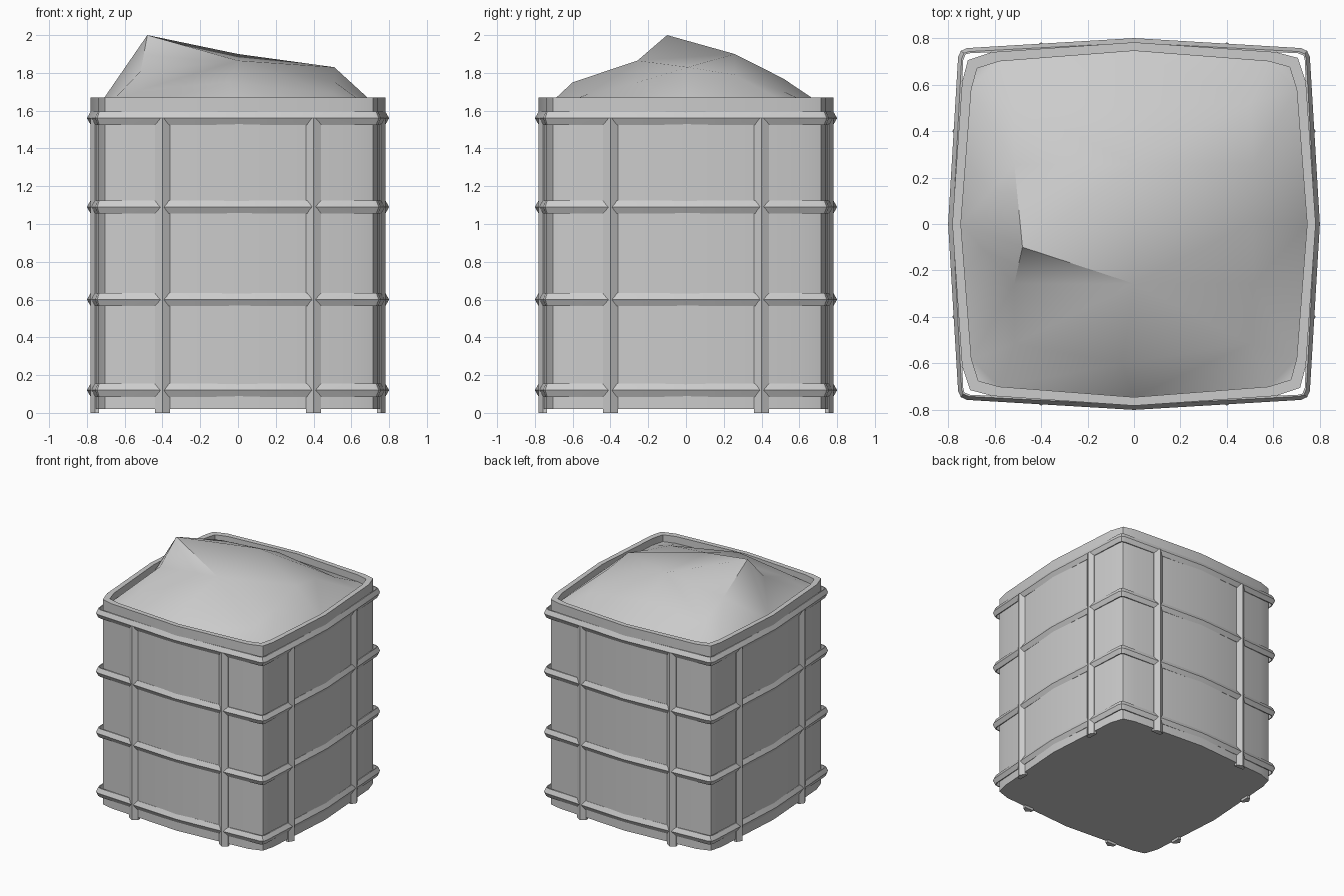
import bpy, math
from mathutils import Vector
from mathutils.geometry import delaunay_2d_cdt

if "Cube" in bpy.data.objects:
    bpy.data.objects.remove(bpy.data.objects["Cube"])

def make(name, verts, faces, smooth=30):
    me = bpy.data.meshes.new(name)
    me.from_pydata(verts, [], faces)
    me.validate()
    ob = bpy.data.objects.new(name, me)
    bpy.context.collection.objects.link(ob)
    bpy.ops.object.select_all(action='DESELECT')
    ob.select_set(True)
    bpy.context.view_layer.objects.active = ob
    bpy.ops.object.mode_set(mode='EDIT')
    bpy.ops.mesh.select_all(action='SELECT')
    bpy.ops.mesh.normals_make_consistent(inside=False)
    bpy.ops.object.mode_set(mode='OBJECT')
    bpy.ops.object.shade_smooth_by_angle(angle=math.radians(smooth))
    return ob

def turn(p, k):
    # rotate a plan point by k quarter turns
    x, y = p
    for _ in range(k):
        x, y = -y, x
    return (x, y)

def outline(quarter):
    return [turn(p, k) for k in range(4) for p in quarter]

def loft(name, rings, closed):
    # rings: list of (plan outline, z); closed joins the last ring to the first
    n = len(rings[0][0])
    m = len(rings)
    verts = [(x, y, z) for pts, z in rings for x, y in pts]
    faces = [(i*n + j, i*n + (j+1) % n, ((i+1) % m)*n + (j+1) % n, ((i+1) % m)*n + j)
             for i in range(m if closed else m-1) for j in range(n)]
    if not closed:
        faces += [tuple(range(n))[::-1], tuple(range((m-1)*n, m*n))]
    return make(name, verts, faces)

# bulging square bin with a recessed top
outer = outline([(0.782, 0), (0.74, 0.61), (0.705, 0.715), (0.61, 0.74)])
inner = outline([(0.745, 0), (0.70, 0.58), (0.67, 0.675), (0.58, 0.70)])
loft("bin_body", [(outer, 0.02), (outer, 1.67), (inner, 1.67), (inner, 1.57)], False)

# horizontal bands with a ridged profile
tip = outline([(0.80, 0), (0.757, 0.72), (0.745, 0.745), (0.72, 0.757)])
edge = outline([(0.78, 0), (0.742, 0.71), (0.735, 0.732), (0.71, 0.742)])
back = outline([(0.768, 0), (0.735, 0.705), (0.73, 0.725), (0.705, 0.735)])
for i, z in enumerate((0.12, 0.60, 1.09, 1.56)):
    loft(f"band_{i+1}", [(back, z-0.035), (edge, z-0.035), (tip, z),
                         (edge, z+0.035), (back, z+0.035)], True)

# vertical ridged ribs, two per side
for k in range(4):
    for s in (-1, 1):
        u = 0.40*s
        sec = [(0.735, u-0.04), (0.757, u-0.04), (0.782, u), (0.757, u+0.04), (0.735, u+0.04)]
        pts = [turn(p, k) for p in sec]
        loft(f"rib_{k+1}_{'a' if s < 0 else 'b'}", [(pts, 0.0), (pts, 1.56)], False)

# uneven heap of contents with one sharp peak
heap = [(-0.48, -0.10, 2.0), (-0.515, -0.257, 1.81), (0, -0.257, 1.865),
        (0, 0.257, 1.90), (0.51, 0.01, 1.83), (-0.05, -0.60, 1.75),
        (0, 0.515, 1.77), (-0.515, 0.257, 1.84), (-0.515, 0.515, 1.73),
        (0.515, 0.257, 1.79), (0.50, 0.52, 1.70), (0.515, -0.257, 1.75),
        (0.50, -0.515, 1.69), (-0.515, -0.515, 1.71)]
nh = len(heap)
heap += [(x, y, 1.615) for x, y in inner]
left = nh + 8
rim = [(nh + i, nh + (i+1) % len(inner)) for i in range(len(inner))]
creases = [(0, 1), (1, 2), (0, 2), (0, left), (1, left), (0, 3), (3, 4)]
v, e, f, ov, *_ = delaunay_2d_cdt([Vector(p[:2]) for p in heap], rim + creases, [], 0, 1e-5)
make("heap", [heap[o[0]] for o in ov], [tuple(t) for t in f], 35)
